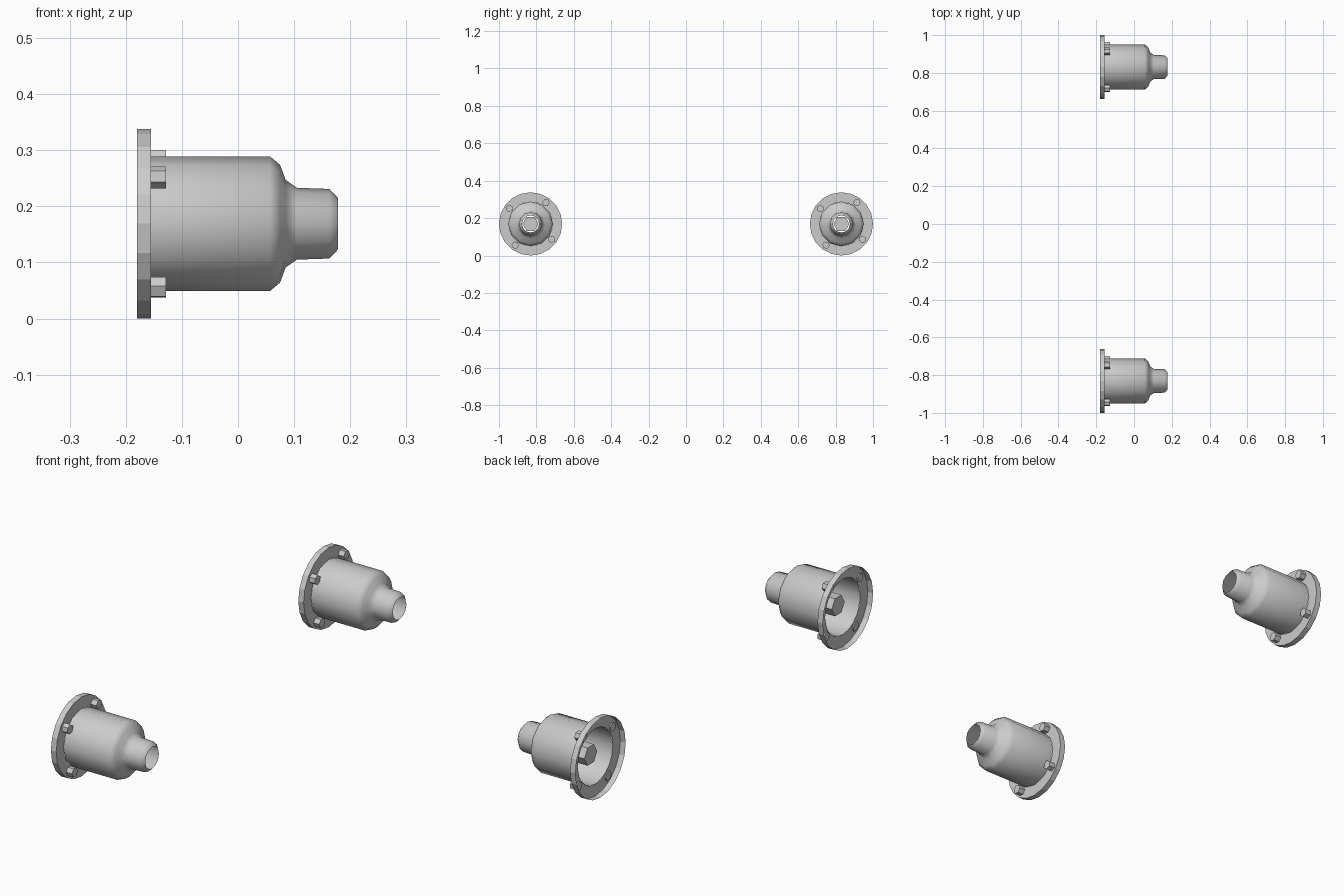
import bpy, bmesh
from math import sin, cos, pi, radians

if "Cube" in bpy.data.objects:
    bpy.data.objects.remove(bpy.data.objects["Cube"])

ZC = 0.169


def lathe(name, profile, sides, yc, zc, turn=0.0, smooth=False):
    """Spin (x, radius) points round an x axis; radius 0 closes the end."""
    bm = bmesh.new()
    rings = []
    for x, r in profile:
        if r == 0:
            rings.append([bm.verts.new((x, yc, zc))] * sides)
        else:
            rings.append([bm.verts.new((x, yc + r * cos(turn + 2 * pi * i / sides),
                                        zc + r * sin(turn + 2 * pi * i / sides)))
                          for i in range(sides)])
    for a, b in zip(rings, rings[1:]):
        for i in range(sides):
            j = (i + 1) % sides
            bm.faces.new(list(dict.fromkeys((a[i], a[j], b[j], b[i]))))
    bmesh.ops.recalc_face_normals(bm, faces=bm.faces)
    bmesh.ops.dissolve_limit(bm, angle_limit=0.001, verts=bm.verts, edges=bm.edges)
    me = bpy.data.meshes.new(name)
    bm.to_mesh(me)
    bm.free()
    ob = bpy.data.objects.new(name, me)
    bpy.context.collection.objects.link(ob)
    if smooth:
        bpy.context.view_layer.objects.active = ob
        ob.select_set(True)
        bpy.ops.object.shade_smooth_by_angle(angle=radians(50))
        ob.select_set(False)
    return ob


for side, yc in (("left", -0.831), ("right", 0.831)):
    # hollow bell-shaped housing with narrow open neck
    lathe(side + "_housing",
          [(-0.155, 0.12), (0.057, 0.12), (0.075, 0.105), (0.085, 0.078),
           (0.105, 0.064), (0.163, 0.062), (0.178, 0.046)],
          12, yc, ZC, 0, True)
    # shallow flange: outer rim and annular plate
    lathe(side + "_flange", [(-0.18, 0.169), (-0.155, 0.169), (-0.155, 0.118)],
          20, yc, ZC)
    # hexagonal shaft inside
    lathe(side + "_shaft", [(-0.134, 0), (-0.134, 0.043), (0.12, 0.043), (0.12, 0)],
          6, yc, ZC)
    # four hexagonal bolts on the flange
    for k in range(4):
        a = radians(54 + 90 * k)
        lathe(f"{side}_bolt_{k + 1}",
              [(-0.16, 0), (-0.16, 0.02), (-0.128, 0.02), (-0.128, 0)],
              6, yc + 0.14 * cos(a), ZC + 0.14 * sin(a), a)
